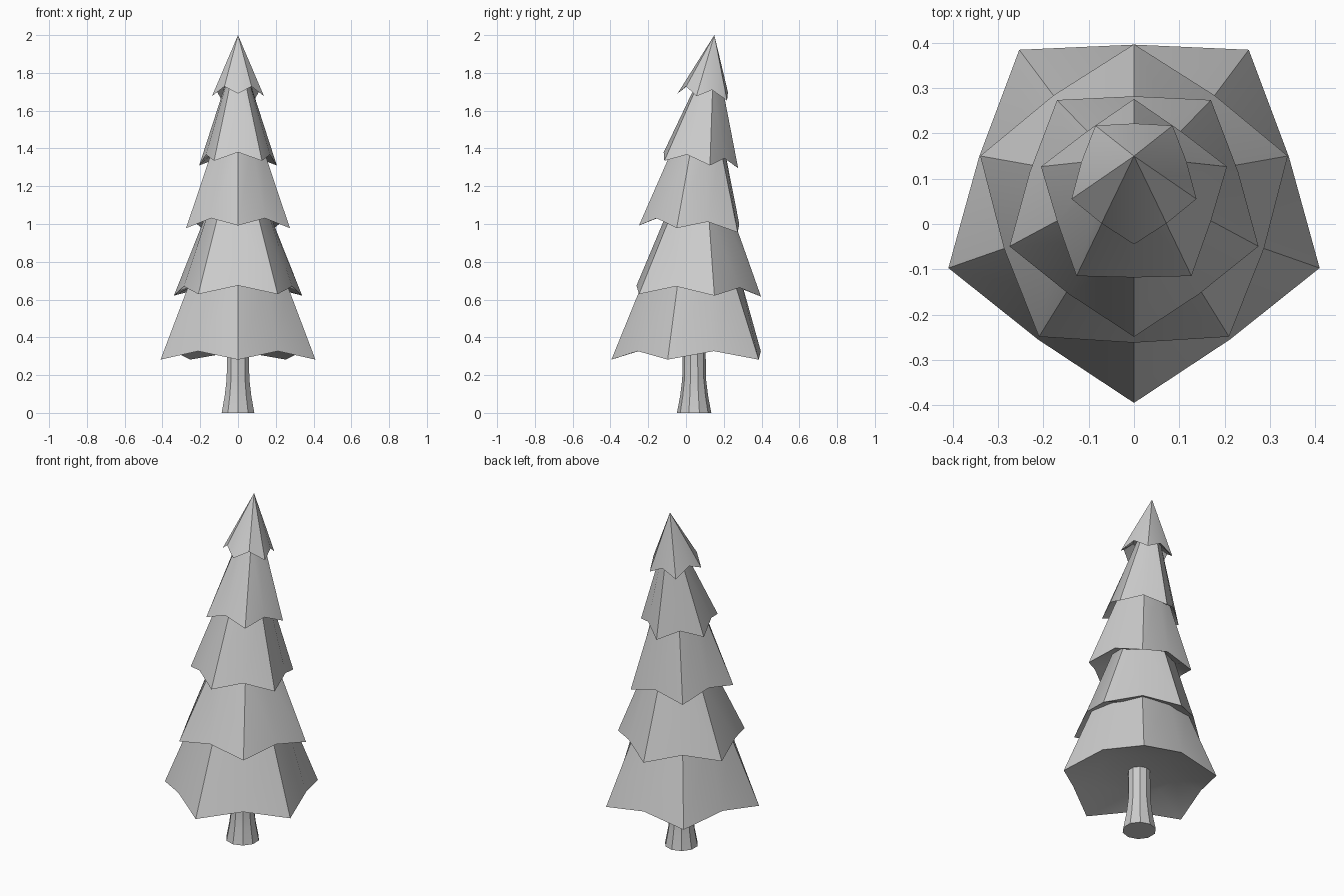
import bpy
import bmesh
from math import sin, cos, pi, radians

cube = bpy.data.objects.get("Cube")
if cube:
    bpy.data.objects.remove(cube, do_unlink=True)

SIDES = 10
grey = bpy.data.materials.new("plain_grey")
grey.use_nodes = True
colour = (0.6, 0.6, 0.6, 1)
grey.diffuse_color = colour
grey.node_tree.nodes["Principled BSDF"].inputs["Base Color"].default_value = colour


def ring(bm, cy, z, tip, mid, rise=0.0, tilt=0.0, front=True):
    """Ten-point star ring; a tip faces the front or the back."""
    verts = []
    for i in range(SIDES):
        a = 2 * pi * i / SIDES
        is_tip = i % 2 == 0
        r = tip if is_tip else mid
        y = r * cos(a) * (-1 if front else 1)
        height = z + tilt * y + (0 if is_tip else rise)
        verts.append(bm.verts.new((r * sin(a), cy + y, height)))
    return verts


def bridge(bm, low, high):
    for i in range(SIDES):
        j = (i + 1) % SIDES
        bm.faces.new((low[i], low[j], high[j], high[i]))


def finish(bm, name):
    bmesh.ops.recalc_face_normals(bm, faces=bm.faces)
    mesh = bpy.data.meshes.new(name)
    bm.to_mesh(mesh)
    bm.free()
    mesh.materials.append(grey)
    obj = bpy.data.objects.new(name, mesh)
    bpy.context.collection.objects.link(obj)
    bpy.ops.object.select_all(action="DESELECT")
    obj.select_set(True)
    bpy.context.view_layer.objects.active = obj
    bpy.ops.object.shade_smooth_by_angle(angle=radians(35))


def branch_tier(name, cy, z, tip, mid, tilt, front, top_cy, top_z, top_r):
    bm = bmesh.new()
    rim = ring(bm, cy, z, tip, mid, 0.045, tilt, front)
    # Shallow hollow underside
    inner = ring(bm, cy, z + 0.08, tip * 0.5, tip * 0.5, 0, tilt, front)
    bridge(bm, inner, rim)
    bm.faces.new(inner)
    # Sloping wall, closed by a cap or a point
    if top_r:
        top = ring(bm, top_cy, top_z, top_r, top_r * 0.95, 0, 0, front)
        bridge(bm, rim, top)
        bm.faces.new(top)
    else:
        apex = bm.verts.new((0, top_cy, top_z))
        for i in range(SIDES):
            bm.faces.new((rim[i], rim[(i + 1) % SIDES], apex))
    finish(bm, name)


# Trunk, flared at the foot
bm = bmesh.new()
levels = [ring(bm, 0.043, z, r, r) for z, r in
          ((0, 0.091), (0.09, 0.074), (0.18, 0.063), (0.4, 0.06))]
for low, high in zip(levels, levels[1:]):
    bridge(bm, low, high)
bm.faces.new(levels[0])
bm.faces.new(levels[-1])
finish(bm, "trunk")

# Tiers of branches, turned alternately and leaning back towards the top
tiers = (
    ("bottom_branches", 0.036, 0.282, 0.431, 0.36, 0, True, 0.04, 0.7, 0.265),
    ("lower_branches", 0.04, 0.623, 0.357, 0.302, -0.02, False, 0.065, 1.05, 0.178),
    ("middle_branches", 0.04, 0.972, 0.289, 0.242, -0.07, True, 0.07, 1.4, 0.14),
    ("upper_branches", 0.06, 1.317, 0.216, 0.178, -0.1, False, 0.12, 1.74, 0.07),
    ("top_branches", 0.1, 1.67, 0.145, 0.122, -0.14, True, 0.15, 2.0, 0),
)
for tier in tiers:
    branch_tier(*tier)
